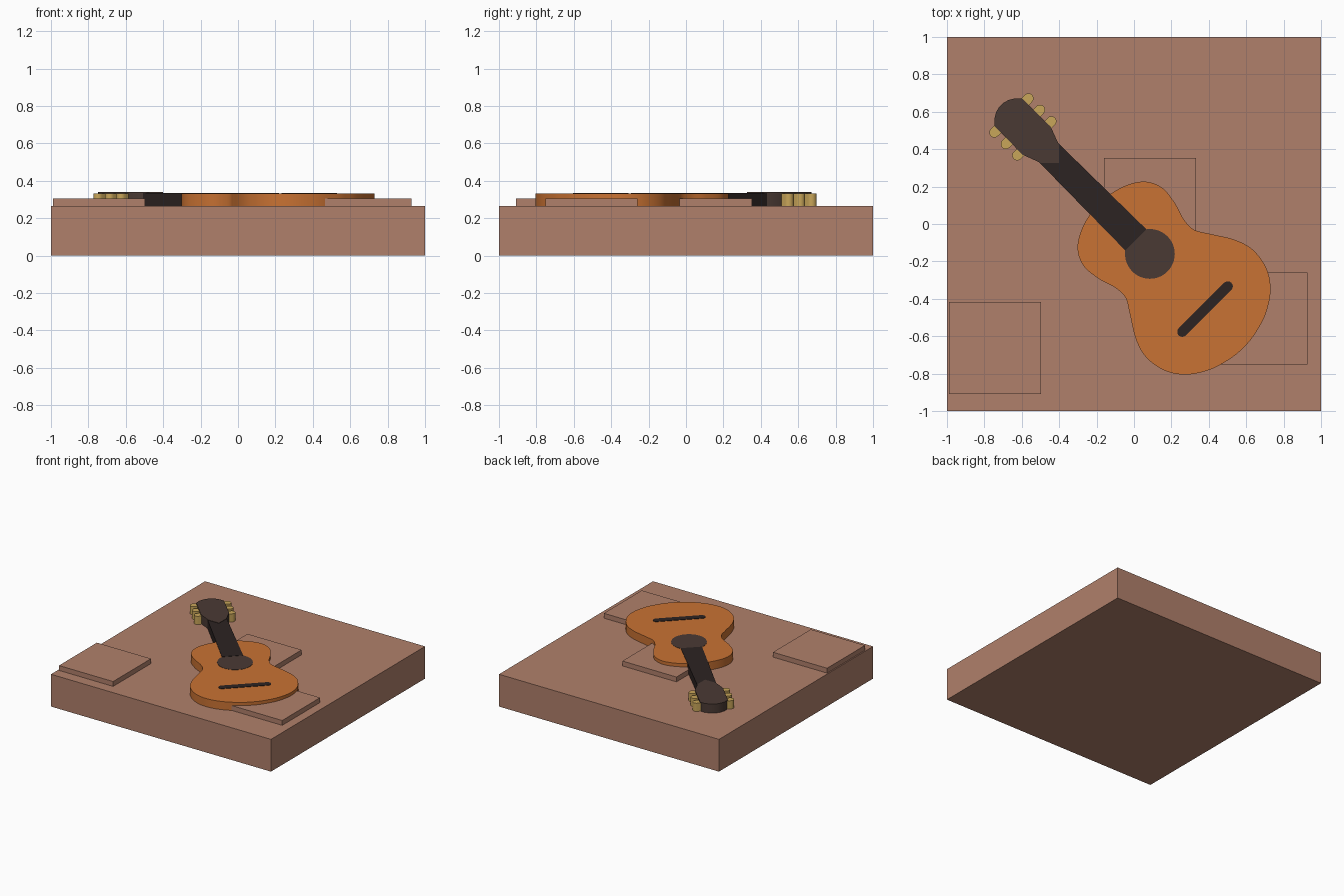
import bpy, bmesh, math
from mathutils import Vector

if "Cube" in bpy.data.objects:
    bpy.data.objects.remove(bpy.data.objects["Cube"])

def lin(c):
    c /= 255
    return c / 12.92 if c <= 0.04045 else ((c + 0.055) / 1.055) ** 2.4

def material(name, r, g, b):
    m = bpy.data.materials.new(name)
    m.diffuse_color = (lin(r), lin(g), lin(b), 1)
    m.use_nodes = True
    m.node_tree.nodes["Principled BSDF"].inputs["Base Color"].default_value = m.diffuse_color
    return m

TAN = material("clay_tan", 176, 128, 107)
ORANGE = material("warm_orange", 201, 114, 51)
DARK = material("near_black", 44, 35, 34)
BROWN = material("dark_brown", 74, 58, 52)
GOLD = material("brass", 201, 166, 90)

BASE_TOP = 0.265
HOLE = Vector((0.085, -0.16))   # sound hole centre, origin of guitar axes
S = math.sqrt(0.5)

def to_world(p):
    """u runs from the head to the body's tail, v runs across."""
    u, v = p
    return HOLE + Vector(((u + v) * S, (v - u) * S))

def prism(name, pts, z0, z1, mat, guitar=True, smooth=True):
    """Extrude a flat outline from z0 to z1."""
    bm = bmesh.new()
    ring = [to_world(p) if guitar else Vector(p) for p in pts]
    low = [bm.verts.new((p.x, p.y, z0)) for p in ring]
    top = [bm.verts.new((p.x, p.y, z1)) for p in ring]
    bm.faces.new(low)
    bm.faces.new(top)
    n = len(ring)
    for i in range(n):
        j = (i + 1) % n
        bm.faces.new((low[i], low[j], top[j], top[i]))
    bmesh.ops.recalc_face_normals(bm, faces=bm.faces)
    me = bpy.data.meshes.new(name)
    bm.to_mesh(me)
    bm.free()
    me.materials.append(mat)
    ob = bpy.data.objects.new(name, me)
    bpy.context.collection.objects.link(ob)
    if smooth:
        bpy.ops.object.select_all(action='DESELECT')
        ob.select_set(True)
        bpy.context.view_layer.objects.active = ob
        bpy.ops.object.shade_smooth_by_angle(angle=math.radians(30))
    return ob

def rect(x0, x1, y0, y1):
    return [(x0, y0), (x1, y0), (x1, y1), (x0, y1)]

def mirrored(half):
    """Close a half outline that starts and ends on v = 0."""
    return half + [(u, -v) for u, v in reversed(half[1:-1])]

def spline(pts, steps=8):
    """Closed smooth curve through the points."""
    n, out = len(pts), []
    for i in range(n):
        a, b, c, d = (Vector(pts[(i + k) % n]) for k in (-1, 0, 1, 2))
        for s in range(steps):
            t = s / steps
            out.append(0.5 * (2 * b + (c - a) * t + (2 * a - 5 * b + 4 * c - d) * t ** 2
                              + (3 * b - a - 3 * c + d) * t ** 3))
    return out

def capsule(u, v0, v1, r, n=12):
    """Bar across the guitar with round ends."""
    out = [(u + r * math.cos(math.pi * i / n), v1 + r * math.sin(math.pi * i / n)) for i in range(n + 1)]
    out += [(u - r * math.cos(math.pi * i / n), v0 - r * math.sin(math.pi * i / n)) for i in range(n + 1)]
    return out

# base block and three raised square plates
prism("base_block", rect(-1, 1, -1, 1), 0, BASE_TOP, TAN, False, False)
for i, (x, y) in enumerate([(-0.99, -0.91), (-0.16, -0.14), (0.435, -0.75)]):
    prism(f"raised_plate_{i + 1}", rect(x, x + 0.492, y, y + 0.492), BASE_TOP, 0.305, TAN, False, False)

# guitar body
half = [(-0.384, 0), (-0.358, 0.145), (-0.297, 0.25), (-0.205, 0.296), (-0.095, 0.286), (-0.005, 0.259),
        (0.074, 0.258), (0.15, 0.302), (0.269, 0.375), (0.378, 0.405), (0.499, 0.384), (0.597, 0.315),
        (0.668, 0.202), (0.702, 0.08), (0.708, 0)]
prism("guitar_body", spline(mirrored(half)), BASE_TOP, 0.332, ORANGE)

# sound hole and bridge plates
hole = [(0.133 * math.cos(math.tau * i / 48), 0.133 * math.sin(math.tau * i / 48)) for i in range(48)]
prism("sound_hole", hole, 0.33, 0.334, BROWN)
prism("bridge", capsule(0.417, -0.172, 0.172, 0.027), 0.33, 0.335, DARK)

# neck, slightly tapered towards the head
prism("neck", [(-0.78, -0.072), (-0.106, -0.08), (-0.106, 0.08), (-0.78, 0.072)],
      BASE_TOP, 0.336, DARK, smooth=False)

# headstock: pointed over the neck, rounded at the tip
head = [(-0.689, 0), (-0.757, 0.069), (-0.856, 0.106), (-1.068, 0.105), (-1.097, 0.08),
        (-1.116, 0.048), (-1.124, 0.022), (-1.125, 0)]
prism("headstock", mirrored(head), BASE_TOP, 0.339, BROWN)

# tuning pegs, three on each side
for side, label in ((1, "right"), (-1, "left")):
    for i, u in enumerate((-1.047, -0.96, -0.874)):
        v = sorted((side * 0.08, side * 0.129))
        prism(f"tuning_peg_{label}_{i + 1}", capsule(u, v[0], v[1], 0.027), BASE_TOP, 0.332, GOLD)
